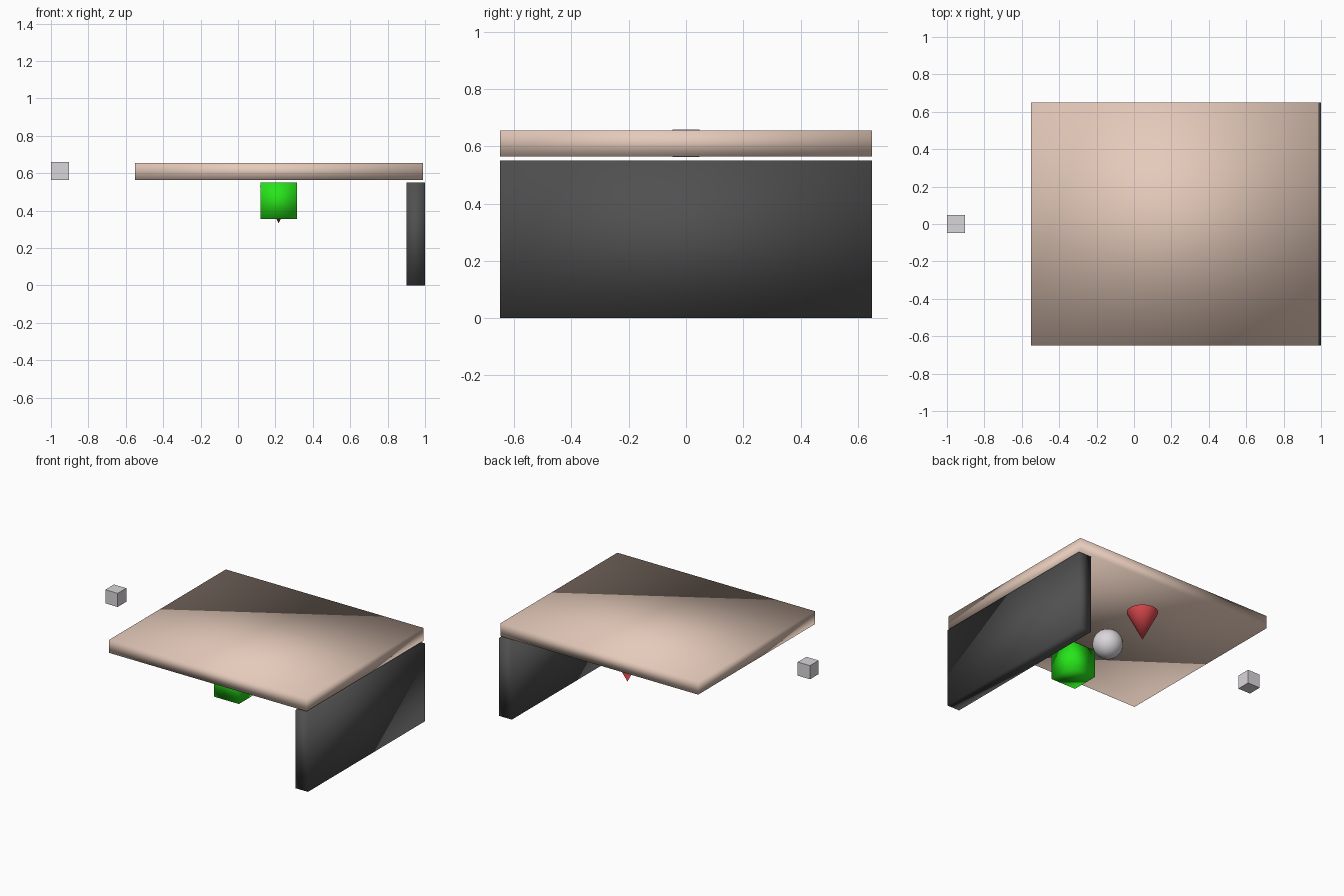
import bpy

# Remove the default cube
old = bpy.data.objects.get("Cube")
if old:
    bpy.data.objects.remove(old, do_unlink=True)


def material(name, rgb):
    mat = bpy.data.materials.new(name)
    mat.use_nodes = True
    colour = (*rgb, 1.0)
    mat.diffuse_color = colour
    mat.node_tree.nodes["Principled BSDF"].inputs["Base Color"].default_value = colour
    return mat


BEIGE = material("warm beige", (0.78, 0.59, 0.49))
CHARCOAL = material("charcoal", (0.08, 0.08, 0.08))
GREEN = material("bright green", (0.02, 0.78, 0.01))
GREY = material("light grey", (0.70, 0.67, 0.70))
RED = material("soft red", (0.76, 0.07, 0.08))


def finish(name, mat, smooth=True):
    obj = bpy.context.object
    obj.name = obj.data.name = name
    obj.data.materials.append(mat)
    bpy.ops.object.transform_apply(location=False, rotation=True, scale=True)
    if smooth:
        bpy.ops.object.shade_smooth()
    return obj


def box(name, centre, size, mat, smooth=True):
    bpy.ops.mesh.primitive_cube_add(size=1, location=centre)
    bpy.context.object.scale = size
    return finish(name, mat, smooth)


SHAPE_X = 0.217   # shared line of the three hanging shapes
SHAPE_Z = 0.4525
SPACING = 0.342
RADIUS = 0.0975

# Slab and supporting panel, softly shaded across their corners
box("top_slab", (0.22, 0, 0.61), (1.54, 1.3, 0.091), BEIGE)
box("side_panel", (0.951, 0, 0.275), (0.098, 1.3, 0.55), CHARCOAL)

# Small loose cube beside the slab, crisp faces
box("small_cube", (-0.952, 0, 0.611), (0.096, 0.096, 0.096), GREY, smooth=False)

# Row of shapes beneath the slab: cube, sphere, cone
box("green_cube", (SHAPE_X, -SPACING, SHAPE_Z), (2 * RADIUS,) * 3, GREEN)

bpy.ops.mesh.primitive_uv_sphere_add(segments=32, ring_count=16, radius=RADIUS,
                                     location=(SHAPE_X, 0, SHAPE_Z))
finish("sphere", GREY)

bpy.ops.mesh.primitive_cone_add(vertices=32, radius1=0, radius2=0.1, depth=0.2,
                                location=(SHAPE_X, SPACING, 0.433))
finish("hanging_cone", RED, smooth=False)
bpy.ops.object.shade_smooth_by_angle()
